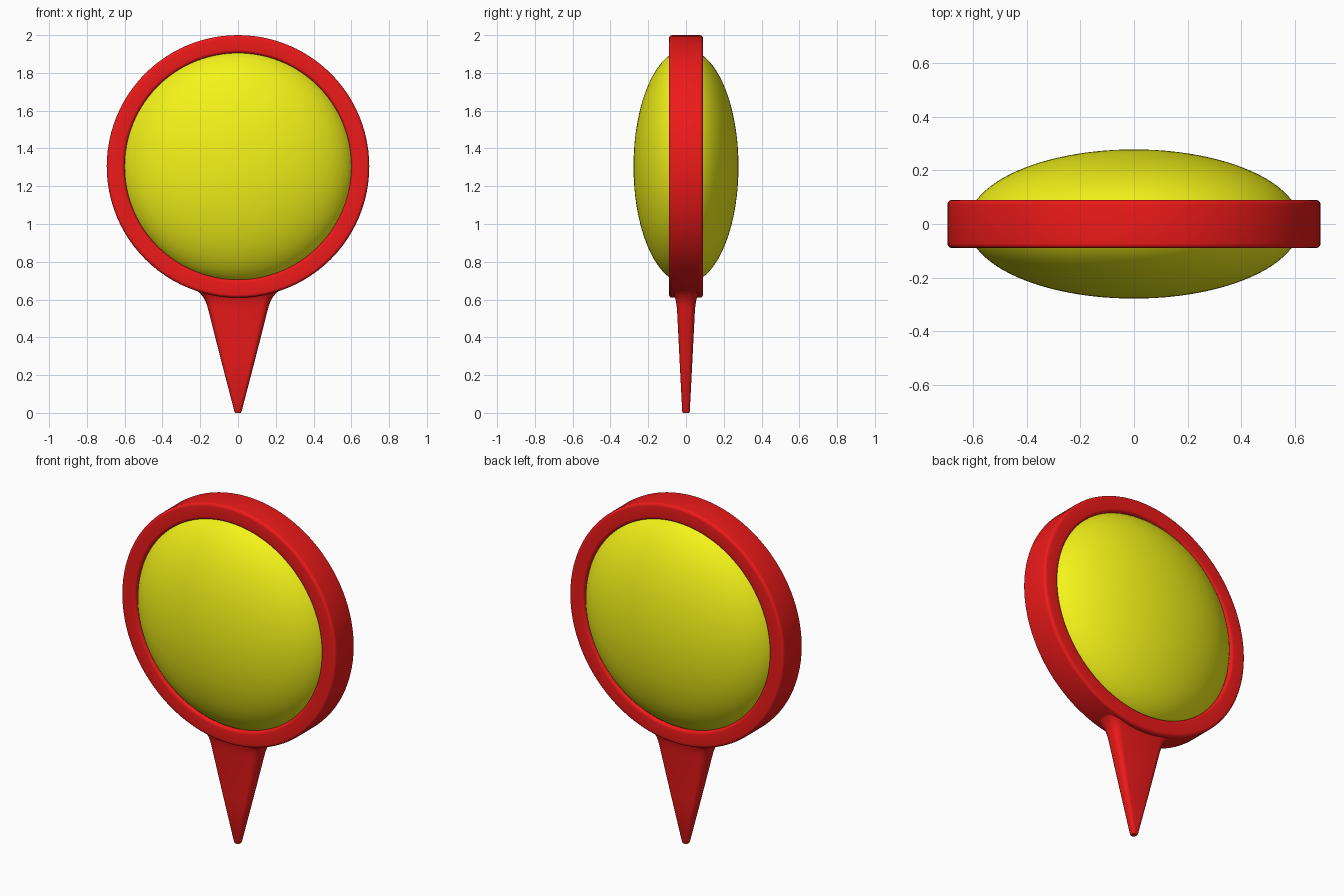
import bpy, bmesh, math

if "Cube" in bpy.data.objects:
    bpy.data.objects.remove(bpy.data.objects["Cube"])

CENTRE_Z = 1.305


def material(name, colour):
    m = bpy.data.materials.new(name)
    m.diffuse_color = (*colour, 1)
    m.use_nodes = True
    m.node_tree.nodes["Principled BSDF"].inputs["Base Color"].default_value = m.diffuse_color
    return m


red = material("red", (0.85, 0.01, 0.01))
yellow = material("yellow", (0.9, 0.9, 0.01))


def skin(name, loops, mat, closed=False):
    """Bridge successive point loops; cap the ends unless closed into a ring."""
    bm = bmesh.new()
    rows = [[bm.verts.new(p) for p in loop] for loop in loops]
    n = len(rows[0])
    pairs = list(zip(rows, rows[1:])) + ([(rows[-1], rows[0])] if closed else [])
    for a, b in pairs:
        for i in range(n):
            j = (i + 1) % n
            bm.faces.new((a[i], a[j], b[j], b[i]))
    if not closed:
        bm.faces.new(rows[0])
        bm.faces.new(rows[-1])
    bmesh.ops.recalc_face_normals(bm, faces=bm.faces)
    me = bpy.data.meshes.new(name)
    bm.to_mesh(me)
    bm.free()
    ob = bpy.data.objects.new(name, me)
    bpy.context.collection.objects.link(ob)
    finish(ob, mat)
    return ob


def finish(ob, mat):
    ob.data.materials.append(mat)
    bpy.ops.object.select_all(action='DESELECT')
    ob.select_set(True)
    bpy.context.view_layer.objects.active = ob
    bpy.ops.object.shade_smooth_by_angle(angle=math.radians(40))


def rounded_rect(hx, hy, r, steps=5):
    pts = []
    for q, (sx, sy) in enumerate(((1, 1), (-1, 1), (-1, -1), (1, -1))):
        for k in range(steps + 1):
            a = math.pi / 2 * (q + k / steps)
            pts.append((sx * (hx - r) + r * math.cos(a),
                        sy * (hy - r) + r * math.sin(a)))
    return pts


# Rim: rounded rectangular section revolved about the y axis
section = rounded_rect(0.0475, 0.09, 0.017)
rim_loops = []
for i in range(96):
    a = math.tau * i / 96
    rim_loops.append([((0.6475 + u) * math.cos(a), v,
                       CENTRE_Z + (0.6475 + u) * math.sin(a)) for u, v in section])
skin("rim", rim_loops, red, closed=True)

# Domed disc: flattened sphere with its poles facing front and back
bpy.ops.mesh.primitive_uv_sphere_add(segments=96, ring_count=48, radius=1,
                                     location=(0, 0, CENTRE_Z),
                                     rotation=(math.pi / 2, 0, 0))
disc = bpy.context.object
disc.name = "domed_disc"
disc.scale = (0.62, 0.62, 0.278)
finish(disc, yellow)

# Spike: tapered rounded section, flaring where it meets the rim (z, half x, half y)
stations = [(0, 0.015, 0.016), (0.008, 0.019, 0.02), (0.28, 0.09, 0.034),
            (0.54, 0.156, 0.047), (0.57, 0.164, 0.05), (0.595, 0.174, 0.054),
            (0.615, 0.186, 0.06), (0.632, 0.2, 0.07), (0.645, 0.215, 0.08),
            (0.68, 0.22, 0.082)]
skin("spike", [[(x, y, z) for x, y in rounded_rect(hx, hy, min(hx, hy) * 0.75)]
               for z, hx, hy in stations], red)
